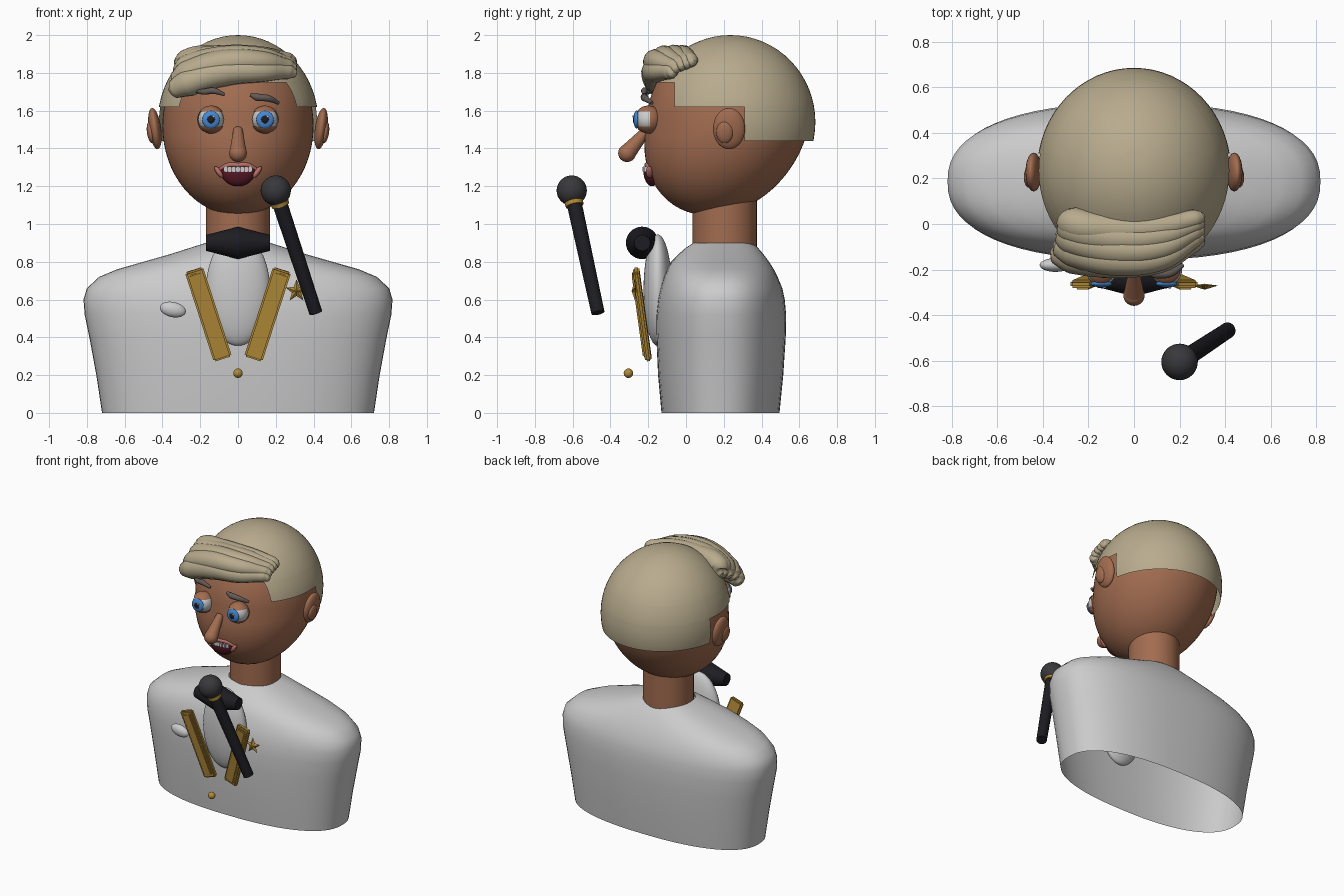
import bpy, bmesh, math
from mathutils import Vector, Matrix, Euler

if "Cube" in bpy.data.objects:
    bpy.data.objects.remove(bpy.data.objects["Cube"])


def mat(name, r, g, b):
    m = bpy.data.materials.new(name)
    m.diffuse_color = (r, g, b, 1)
    m.use_nodes = True
    m.node_tree.nodes["Principled BSDF"].inputs["Base Color"].default_value = m.diffuse_color
    return m


SKIN = mat("skin", .36, .15, .08)
HAIR = mat("hair", .48, .41, .27)
BROW = mat("brow", .12, .10, .09)
WHITE = mat("white", .85, .85, .85)
BLUE = mat("blue", .06, .25, .65)
BLACK = mat("black", .012, .012, .016)
GRILLE = mat("grille", .04, .04, .045)
GOLD = mat("gold", .45, .26, .04)
MOUTH = mat("mouth", .10, .01, .02)
LIP = mat("lip", .50, .16, .14)


def finish(name, bm, material=None, angle=40):
    bmesh.ops.recalc_face_normals(bm, faces=bm.faces)
    me = bpy.data.meshes.new(name)
    bm.to_mesh(me)
    bm.free()
    ob = bpy.data.objects.new(name, me)
    bpy.context.collection.objects.link(ob)
    if material:
        me.materials.append(material)
    bpy.ops.object.select_all(action='DESELECT')
    ob.select_set(True)
    bpy.context.view_layer.objects.active = ob
    bpy.ops.object.shade_smooth_by_angle(angle=math.radians(angle))
    return ob


def place(loc, scale=(1, 1, 1), rot=(0, 0, 0)):
    e = Euler([math.radians(a) for a in rot])
    return Matrix.LocRotScale(Vector(loc), e, Vector(scale))


def ball(name, loc, radii, material, rot=(0, 0, 0), seg=32):
    bm = bmesh.new()
    bmesh.ops.create_uvsphere(bm, u_segments=seg, v_segments=seg // 2, radius=1,
                              matrix=place(loc, radii, rot))
    return finish(name, bm, material)


def rod(name, a, b, r1, r2, material, seg=32):
    a, b = Vector(a), Vector(b)
    q = (b - a).to_track_quat('Z', 'Y').to_matrix().to_4x4()
    bm = bmesh.new()
    bmesh.ops.create_cone(bm, cap_ends=True, segments=seg, radius1=r1, radius2=r2,
                          depth=(b - a).length, matrix=Matrix.Translation((a + b) / 2) @ q)
    return finish(name, bm, material)


def box(name, loc, size, material, rot=(0, 0, 0), bevel=.01):
    bm = bmesh.new()
    bmesh.ops.create_cube(bm, size=1, matrix=place(loc, size, rot))
    bmesh.ops.bevel(bm, geom=bm.edges[:], offset=bevel, segments=2, affect='EDGES')
    return finish(name, bm, material)


def tube(name, pts, material):
    # pts: (x, y, z, radius)
    cu = bpy.data.curves.new(name, 'CURVE')
    cu.dimensions = '3D'
    cu.bevel_depth, cu.bevel_resolution, cu.resolution_u = 1, 5, 8
    cu.use_fill_caps = True
    sp = cu.splines.new('BEZIER')
    sp.bezier_points.add(len(pts) - 1)
    for bp, p in zip(sp.bezier_points, pts):
        bp.co, bp.radius = p[:3], p[3]
        bp.handle_left_type = bp.handle_right_type = 'AUTO'
    ob = bpy.data.objects.new(name, cu)
    bpy.context.collection.objects.link(ob)
    cu.materials.append(material)
    bpy.ops.object.select_all(action='DESELECT')
    ob.select_set(True)
    bpy.context.view_layer.objects.active = ob
    bpy.ops.object.convert(target='MESH')
    bpy.ops.object.shade_smooth_by_angle(angle=math.radians(60))


def cut_shell(name, loc, radii, material, cuts, keep, seg=64):
    # slice a sphere along planes, then keep only the wanted patches
    bm = bmesh.new()
    bmesh.ops.create_uvsphere(bm, u_segments=seg, v_segments=seg // 2, radius=1,
                              matrix=place(loc, radii))
    for axis, v in cuts:
        no = Vector((0, 1, 0) if axis == 'y' else (0, 0, 1))
        bmesh.ops.bisect_plane(bm, geom=bm.verts[:] + bm.edges[:] + bm.faces[:],
                               plane_co=no * v, plane_no=no, dist=1e-5)
    bad = [f for f in bm.faces if not keep(f.calc_center_median())]
    bmesh.ops.delete(bm, geom=bad, context='FACES')
    return finish(name, bm, material)


# torso: open shell lofted from (z, half width, front y, back y)
rings = [(0, .72, -.13, .495), (.2, .75, -.148, .515), (.4, .787, -.157, .528),
         (.52, .812, -.158, .53), (.6, .818, -.15, .523), (.66, .80, -.137, .51),
         (.72, .735, -.118, .485), (.76, .64, -.10, .465), (.80, .50, -.08, .44),
         (.84, .36, -.04, .41), (.875, .25, .0, .38), (.9, .17, .04, .35)]
bm = bmesh.new()
N = 64
prev = None
for z, w, y0, y1 in rings:
    cur = []
    for i in range(N):
        c, s = math.cos(math.tau * i / N), math.sin(math.tau * i / N)
        px = math.copysign(abs(c) ** .84, c) * w
        py = math.copysign(abs(s) ** .84, s) * (y1 - y0) / 2 + (y0 + y1) / 2
        cur.append(bm.verts.new((px, py, z)))
    if prev:
        for i in range(N):
            j = (i + 1) % N
            bm.faces.new((prev[i], prev[j], cur[j], cur[i]))
    prev = cur
finish("torso", bm, None, 60)

# neck and head, jaw sheared forward
rod("neck", (0, .205, .82), (0, .205, 1.14), .17, .17, SKIN, 48)
head = ball("head", (0, .22, 1.52), (.40, .43, .475), SKIN, seg=64)
for v in head.data.vertices:
    if v.co.z < 1.52:
        v.co.y -= .2 * (1.52 - v.co.z)

# hair cap with stepped hairline
cut_shell("hair_cap", (0, .235, 1.54), (.425, .45, .46), HAIR,
          [('z', 1.44), ('z', 1.62), ('z', 1.65), ('z', 1.75), ('y', -.06), ('y', -.01), ('y', .31)],
          lambda c: c.z > 1.75 or (c.z > 1.65 and c.y > -.01)
          or (c.z > 1.62 and c.y > -.06) or (c.z > 1.44 and c.y > .31))

# swept quiff strands, thick on the left and thin on the right
strands = [(-.13, 1.725, -.165, 1.80, -.07, 1.80), (-.10, 1.77, -.155, 1.85, -.05, 1.825),
           (-.05, 1.80, -.11, 1.87, -.02, 1.84), (-.005, 1.82, -.06, 1.875, .01, 1.85),
           (.02, 1.83, -.02, 1.875, .035, 1.86)]
for n, (ya, za, yb, zb, yc, zc) in enumerate(strands):
    tube(f"quiff_strand_{n + 1}",
         [(-.362 + .012 * n, ya + .015, za - .02, .012), (-.34 + .012 * n, ya + .005, za - .012, .05),
          (-.27, ya - .015, za + .02, .073), (-.08, yb, zb, .073), (.12, yb + .01, zb + .008, .058),
          (.27, yc - .01, zc + .006, .04), (.30, yc, zc, .025), (.31, yc + .005, zc, .006)], HAIR)

# paired features
for side, s in (("left", -1), ("right", 1)):
    ball(f"{side}_ear", (s * .44, .228, 1.505), (.033, .085, .11), SKIN, (0, s * 8, 0))
    ball(f"{side}_ear_inner", (s * .462, .205, 1.485), (.02, .045, .058), SKIN, (0, s * 8, 0))
    x, y, z = s * .143, -.2, 1.553
    ball(f"{side}_eyeball", (x, y, z), (.068, .07, .068), WHITE)
    ball(f"{side}_iris", (x, y - .062, z), (.047, .016, .047), BLUE)
    ball(f"{side}_pupil", (x, y - .073, z), (.022, .009, .022), BLACK, seg=16)
    ball(f"{side}_eye_glint", (x + .014, y - .079, z + .016), (.007, .004, .007), WHITE, seg=12)
    cut_shell(f"{side}_eyelids", (x, y, z), (.074, .074, .074), SKIN,
              [('z', z + .042), ('z', z - .036), ('y', y + .01)],
              lambda c: c.z > z + .042 or c.z < z - .036 or c.y > y + .01, 32)
    ball(f"{side}_mouth_corner", (s * .102, -.195, 1.275), (.014, .018, .036), LIP, (0, -s * -35, 0), 16)
    # lapel
    box(f"{side}_lapel", (s * .157, -.232, .522), (.10, .034, .50), GOLD, (7.5, s * 18, 0), .009)
    box(f"{side}_lapel_panel", (s * .157, -.243, .522), (.065, .03, .46), GOLD, (7.5, s * 18, 0), .006)

# eyebrows
tube("left_eyebrow", [(-.225, -.18, 1.705, .008), (-.18, -.205, 1.70, .016),
                      (-.13, -.22, 1.705, .018), (-.07, -.22, 1.685, .009)], BROW)
tube("right_eyebrow", [(.065, -.22, 1.685, .01), (.10, -.22, 1.672, .02),
                       (.16, -.215, 1.665, .018), (.215, -.18, 1.64, .009)], BROW)

# nose
rod("nose_bridge", (0, -.205, 1.5), (0, -.312, 1.375), .024, .046, SKIN)
ball("nose_tip", (0, -.312, 1.375), (.047, .047, .047), SKIN)

# mouth: flat-topped bowl, lip and teeth
cut_shell("mouth", (0, -.18, 1.285), (.093, .046, .085), MOUTH, [('z', 1.3)],
          lambda c: c.z < 1.3, 32)
tube("upper_lip", [(-.105, -.185, 1.285, .008), (-.05, -.205, 1.312, .012), (0, -.208, 1.312, .012),
                   (.05, -.205, 1.312, .012), (.105, -.185, 1.285, .008)], LIP)
for i in range(7):
    x = (i - 3) * .022
    box(f"tooth_{i + 1}", (x, -.222 + 2 * x * x, 1.29), (.019, .018, .028), WHITE, bevel=.003)

# shirt front, pocket square and button
ball("shirt_front", (0, -.15, .65), (.17, .075, .295), WHITE, seg=48)
ball("pocket_square", (-.345, -.18, .547), (.07, .03, .04), WHITE, (0, 12, 0))
ball("jacket_button", (0, -.305, .21), (.025, .025, .025), GOLD, seg=20)

# bow tie: two cones meeting at their wide ends
rod("bow_tie_left", (0, -.232, .9), (-.17, -.232, .9), .086, .042, BLACK)
rod("bow_tie_right", (0, -.232, .9), (.17, -.232, .9), .086, .042, BLACK)

# star badge with raised centre
bm = bmesh.new()
rim = []
for i in range(10):
    r, a = (.062, .026)[i % 2], math.pi / 2 + i * math.pi / 5
    rim.append(bm.verts.new((.31 + r * math.cos(a), -.27, .645 + r * math.sin(a))))
for yc in (-.288, -.262):
    mid = bm.verts.new((.31, yc, .645))
    for i in range(10):
        bm.faces.new((rim[i], rim[(i + 1) % 10], mid))
finish("star_badge", bm, GOLD, 5)

# microphone
ball("microphone_head", (.2, -.605, 1.177), (.08, .08, .08), GRILLE)
top, end = Vector((.221, -.592, 1.11)), Vector((.412, -.466, .53))
rod("microphone_handle", top, end, .04, .035, BLACK)
d = (end - top).normalized()
rod("microphone_ring", top - d * .008, top + d * .014, .05, .047, GOLD)
